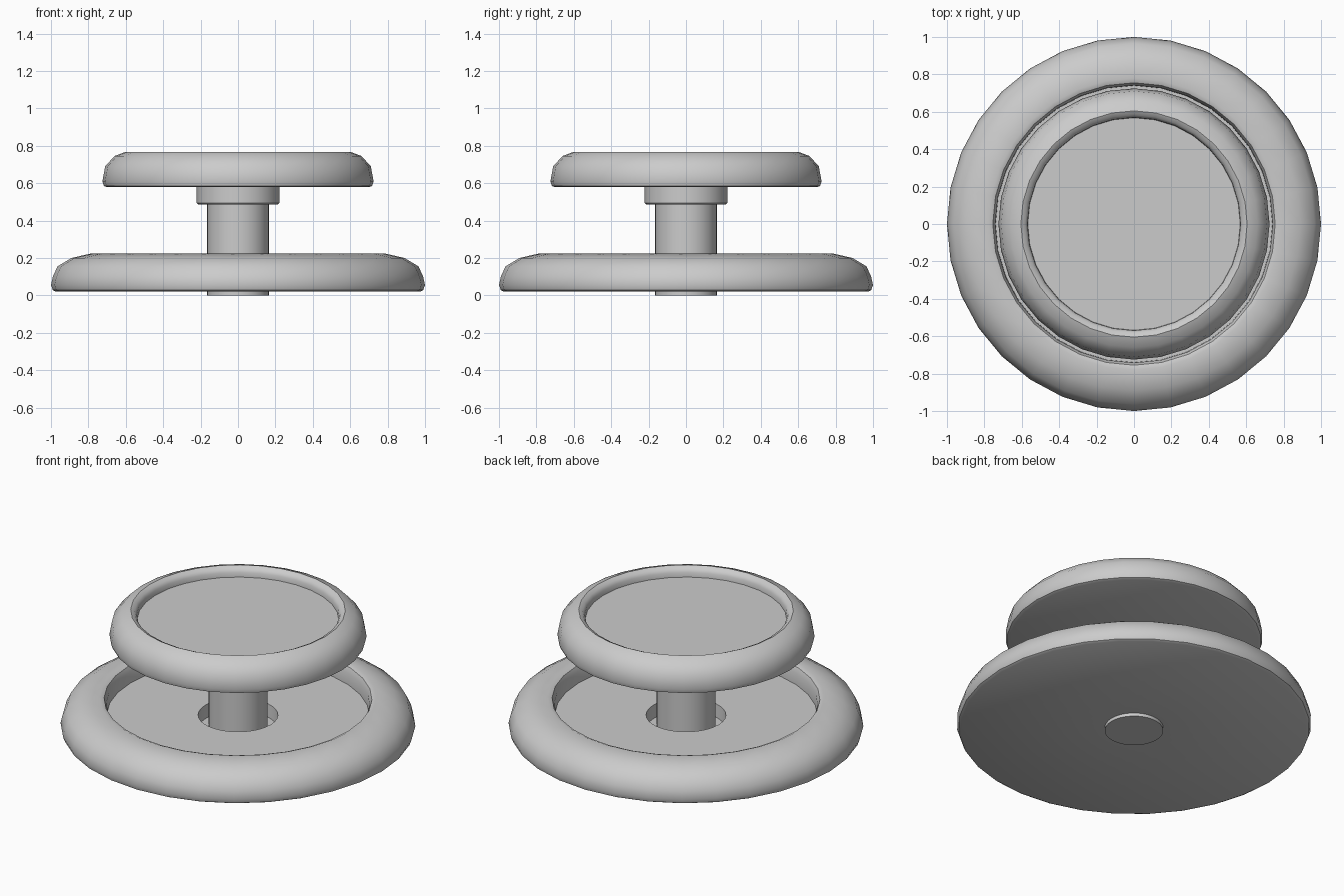
import bpy, bmesh, math

if "Cube" in bpy.data.objects:
    bpy.data.objects.remove(bpy.data.objects["Cube"])

SIDES = 32


def lathe(name, profile, angle=35):
    """Revolve (radius, z) points around z; radius 0 becomes a single pole."""
    bm = bmesh.new()
    verts = [bm.verts.new((r, 0, z)) for r, z in profile]
    edges = [bm.edges.new(pair) for pair in zip(verts, verts[1:])]
    bmesh.ops.spin(bm, geom=verts + edges, cent=(0, 0, 0), axis=(0, 0, 1),
                   angle=math.tau, steps=SIDES, use_duplicate=False)
    bmesh.ops.remove_doubles(bm, verts=bm.verts, dist=1e-4)
    bmesh.ops.recalc_face_normals(bm, faces=bm.faces)
    mesh = bpy.data.meshes.new(name)
    bm.to_mesh(mesh)
    bm.free()
    obj = bpy.data.objects.new(name, mesh)
    bpy.context.collection.objects.link(obj)
    bpy.ops.object.select_all(action='DESELECT')
    obj.select_set(True)
    bpy.context.view_layer.objects.active = obj
    bpy.ops.object.shade_smooth_by_angle(angle=math.radians(angle))
    return obj


# wide lower tray: underside, rounded rim, recessed floor, socket round the post
lathe("lower_tray", [
    (0.16, 0.02), (0.975, 0.02), (0.99, 0.028), (1.0, 0.055), (0.99, 0.10),
    (0.965, 0.155), (0.89, 0.20), (0.78, 0.225), (0.755, 0.215),
    (0.742, 0.185), (0.74, 0.115), (0.225, 0.115), (0.22, 0.035),
    (0.16, 0.035)])

# smaller upper tray with a shallow solid floor
lathe("upper_tray", [
    (0, 0.578), (0.70, 0.578), (0.717, 0.585), (0.725, 0.61), (0.71, 0.69),
    (0.66, 0.745), (0.605, 0.766), (0.582, 0.755), (0.57, 0.735),
    (0.568, 0.707), (0, 0.707)])

# collar under the upper tray
lathe("collar", [
    (0, 0.485), (0.213, 0.485), (0.221, 0.493), (0.221, 0.585), (0, 0.585)])

# central post
lathe("post", [(0, 0), (0.165, 0), (0.165, 0.60), (0, 0.60)])
